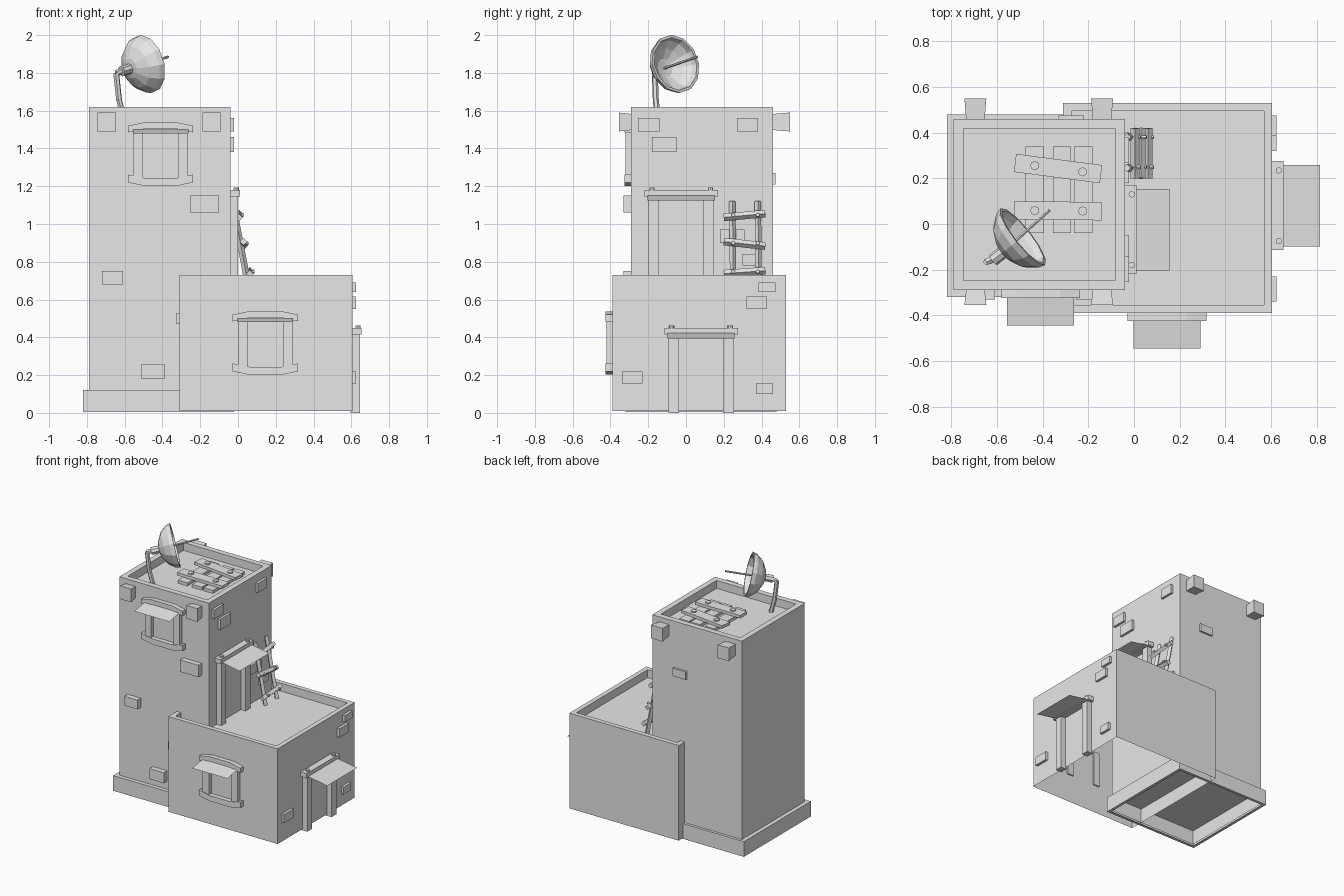
import bpy, bmesh, math
from mathutils import Vector

cube = bpy.data.objects.get("Cube")
if cube:
    bpy.data.objects.remove(cube, do_unlink=True)

clay = bpy.data.materials.new("plain grey")
clay.use_nodes = True
clay.diffuse_color = (0.8, 0.8, 0.8, 1)
clay.node_tree.nodes["Principled BSDF"].inputs["Base Color"].default_value = (0.8, 0.8, 0.8, 1)


def finish(name, bm):
    mesh = bpy.data.meshes.new(name)
    bm.to_mesh(mesh)
    bm.free()
    mesh.materials.append(clay)
    obj = bpy.data.objects.new(name, mesh)
    bpy.context.collection.objects.link(obj)
    return obj


def box_bm(lo, hi):
    bm = bmesh.new()
    bmesh.ops.create_cube(bm, size=1)
    lo, hi = Vector(lo), Vector(hi)
    for v in bm.verts:
        v.co = (lo + hi) / 2 + v.co * (hi - lo)
    return bm


def box(name, lo, hi):
    return finish(name, box_bm(lo, hi))


def facing(bm, z):
    bm.normal_update()
    return [f for f in bm.faces if f.normal.z * z > 0.9]


def shell(name, lo, hi, rim, depth):
    """Block with a sunken roof and an open underside."""
    bm = box_bm(lo, hi)
    bmesh.ops.delete(bm, geom=facing(bm, -1), context='FACES')
    top = facing(bm, 1)
    bmesh.ops.inset_region(bm, faces=top, thickness=rim)
    bmesh.ops.extrude_discrete_faces
    inner = bmesh.ops.extrude_face_region(bm, geom=top)["geom"]
    bmesh.ops.delete(bm, geom=top, context='FACES_ONLY')
    for v in inner:
        if isinstance(v, bmesh.types.BMVert):
            v.co.z -= depth
    bmesh.ops.recalc_face_normals(bm, faces=bm.faces[:])
    # an open block: make sure the rim faces up
    rim_faces = [f for f in bm.faces if abs(f.normal.z) > 0.9 and f.calc_center_median().z > hi[2] - 0.001]
    if rim_faces and rim_faces[0].normal.z < 0:
        bmesh.ops.reverse_faces(bm, faces=bm.faces[:])
    return finish(name, bm)


def rod(name, a, b, r, sides=8):
    a, b = Vector(a), Vector(b)
    bm = bmesh.new()
    bmesh.ops.create_cone(bm, cap_ends=True, segments=sides, radius1=r, radius2=r, depth=(b - a).length)
    obj = finish(name, bm)
    obj.location = (a + b) / 2
    obj.rotation_euler = (b - a).to_track_quat('Z', 'Y').to_euler()
    return obj


# Main blocks and plinth
shell("tower", (-.79, -.29, .01), (-.04, .46, 1.62), .06, .06)
shell("house", (-.31, -.39, .01), (.605, .53, .73), .05, .06)
bm = box_bm((-.82, -.32, .005), (-.02, .48, .12))
under = facing(bm, -1)
bmesh.ops.inset_region(bm, faces=under, thickness=.03)
bmesh.ops.delete(bm, geom=under, context='FACES')
finish("plinth", bm)

# Flared roof beams, poking out at front and back
for x in (-.695, -.14):
    for wall, end in ((-.29, -.355), (.46, .55)):
        bm = box_bm((x - .048, min(wall, end), 1.49), (x + .048, max(wall, end), 1.59))
        for v in bm.verts:
            if abs(v.co.y - wall) < .01:
                v.co.x = x + (v.co.x - x) * .85
                v.co.z = 1.54 + (v.co.z - 1.54) * .85
        finish("roof_beam", bm)

# Loose bricks: (start, end, bottom, top) along each wall
for a, b, z0, z1 in ((-.255, -.10, 1.06, 1.15), (-.72, -.61, .68, .75), (-.51, -.39, .18, .26)):
    box("front_brick", (a, -.33, z0), (b, -.28, z1))
for a, b, z0, z1 in ((-.255, -.14, 1.49, 1.56), (-.18, -.05, 1.38, 1.46), (.27, .38, 1.49, 1.56),
                     (.18, .31, .9, .97), (.3, .4, .78, .84)):
    box("tower_side_brick", (-.05, a, z0), (-.022, b, z1))
for a, b, z0, z1 in ((-.34, -.23, .155, .22), (.37, .46, .1, .155), (.32, .43, .55, .615),
                     (.385, .475, .64, .69)):
    box("house_side_brick", (.59, a, z0), (.625, b, z1))
box("back_brick", (-.33, .45, 1.21), (-.22, .475, 1.27))
box("house_left_brick", (-.325, -.37, .47), (-.30, -.30, .53))


def bowed_bar(name, cx, wall, half, z, height, bow, depth):
    """Horizontal bar along x whose middle is shifted by bow."""
    bm = bmesh.new()
    steps = [-1, -.5, .5, 1]
    low = [(cx + half * t, z + bow * (1 - abs(t)) * 2 if abs(t) == .5 else z) for t in steps]
    ring = low + [(x, h + height) for x, h in reversed(low)]
    face = bm.faces.new([bm.verts.new((x, wall, h)) for x, h in ring])
    ext = bmesh.ops.extrude_face_region(bm, geom=[face])["geom"]
    bmesh.ops.translate(bm, vec=(0, -depth, 0), verts=[v for v in ext if isinstance(v, bmesh.types.BMVert)])
    bmesh.ops.recalc_face_normals(bm, faces=bm.faces[:])
    finish(name, bm)


def awning(name, place, half, reach, z, drop):
    """Thin sheet with an outer strip folded the other way up."""
    bm = bmesh.new()
    rows = []
    for d in (0, reach - .042, reach):
        rows.append([bm.verts.new(place(s * half, d, z - drop * d / reach)) for s in (-1, 1)])
    for i, (p, q) in enumerate(zip(rows, rows[1:])):
        face = bm.faces.new((p[0], p[1], q[1], q[0]))
        face.normal_update()
        if (face.normal.z > 0) == (i == 1):
            face.normal_flip()
    finish(name, bm)


# Front windows
def window(cx, wall, base):
    for s in (-1, 1):
        x = cx + s * .12
        box("window_post", (x - .026, wall - .03, base + .03), (x + .026, wall + .01, base + .3))
    bowed_bar("window_lintel", cx, wall, .173, base + .285, .035, .018, .035)
    bowed_bar("window_sill", cx, wall, .173, base + .02, .042, -.018, .035)
    awning("window_awning", lambda u, d, z: (cx + u, wall - d, z), .147, .155, base + .305, .025)


window(-.41, -.29, 1.2)
window(.145, -.39, .2)


# Side doors
def door(wall, cy, base, top, reach):
    for s in (-1, 1):
        y = cy + s * .145
        box("door_post", (wall - .01, y - .028, base), (wall + .04, y + .028, top - .03))
        rod("door_peg", (wall + .03, cy + s * .155, top - .01), (wall + .03, cy + s * .155, top + .012), .014)
    box("door_lintel", (wall - .01, cy - .195, top - .035), (wall + .05, cy + .195, top))
    awning("door_awning", lambda u, d, z: (wall + d, cy + u, z), .178, reach, top - .02, .035)


door(.605, .08, 0, .45, .21)
door(-.04, -.025, .67, 1.18, .195)

# Ladder leaning on the tower
for y in (.25, .385):
    rail = rod("ladder_rail", (.055, y, .67), (-.03, y - .005, 1.12), .017, 4)
for x, z, tilt in ((.005, 1.045, .01), (.03, .895, -.012), (.062, .745, .008)):
    rod("ladder_rung", (x, .2, z - tilt), (x, .42, z + tilt), .02, 4)
    for y in (.25, .38):
        rod("ladder_peg", (x, y, z), (x + .025, y, z + .004), .01, 6)

# Planks on the tower roof
for x in (-.435, -.315, -.222):
    box("roof_plank", (x - .04, -.04, 1.555), (x + .04, .34, 1.583))
for y, turn in ((.243, -.13), (.058, -.01)):
    bm = box_bm((-.19, -.04, 0), (.19, .04, .022))
    plank = finish("cross_plank", bm)
    plank.location = (-.333, y, 1.583)
    plank.rotation_euler.z = turn
    for x in (-.435, -.225):
        h = y + (x + .333) * turn
        rod("plank_peg", (x, h, 1.6), (x, h, 1.614), .02)

# Satellite dish: spun profile, feed spike, pivot and bent arm
axis = Vector((.76, .6, .23)).normalized()
rim = Vector((-.487, -.055, 1.848))
profile = [(0, 0), (.055, .012), (.115, .045), (.15, .09), (.158, .12), (.143, .12), (.135, .09),
           (.1, .055), (.05, .027), (0, .02)]
bm = bmesh.new()
verts = [bm.verts.new((r, 0, h)) for r, h in profile]
edges = [bm.edges.new(pair) for pair in zip(verts, verts[1:])]
bmesh.ops.spin(bm, geom=verts + edges, cent=(0, 0, 0), axis=(0, 0, 1), angle=math.tau, steps=12, use_duplicate=False)
bmesh.ops.remove_doubles(bm, verts=bm.verts[:], dist=.0005)
bmesh.ops.recalc_face_normals(bm, faces=bm.faces[:])
dish = finish("dish", bm)
dish.rotation_euler = axis.to_track_quat('Z', 'Y').to_euler()
dish.location = rim - axis * .12
apex = rim - axis * .12
rod("dish_spike", apex, (-.37, .06, 1.885), .007, 6)
rod("dish_pivot", apex - axis * .05, apex + axis * .01, .028)
path = [(-.605, -.15, 1.555), (-.63, -.16, 1.66), (-.645, -.165, 1.8), apex - axis * .035]
for a, b in zip(path, path[1:]):
    rod("dish_arm", a, b, .016, 6)
